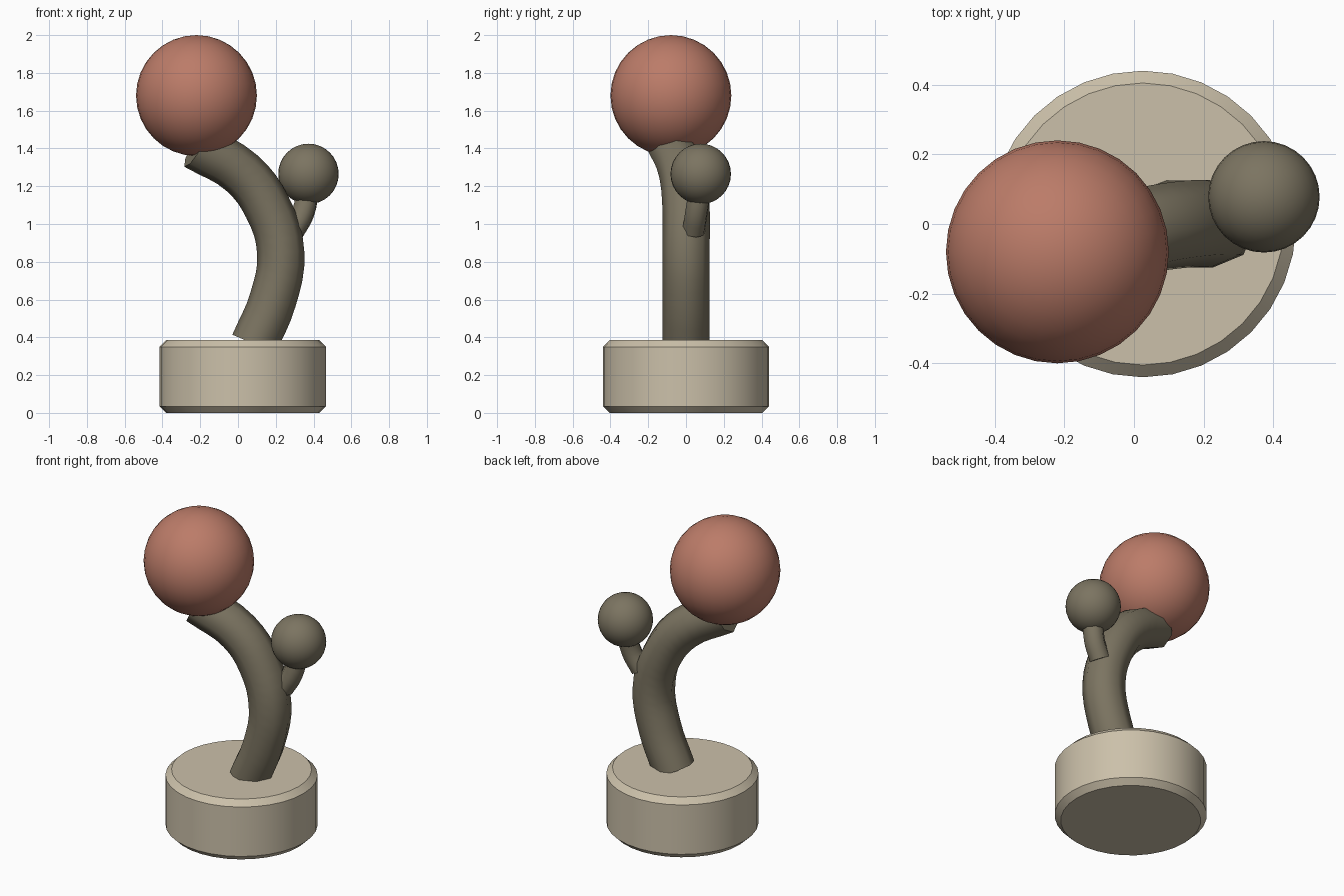
import bpy
import math

old = bpy.data.objects.get("Cube")
if old:
    bpy.data.objects.remove(old, do_unlink=True)


def material(name, rgb):
    m = bpy.data.materials.new(name)
    m.use_nodes = True
    m.diffuse_color = (*rgb, 1)
    m.node_tree.nodes["Principled BSDF"].inputs["Base Color"].default_value = (*rgb, 1)
    return m


terracotta = material("terracotta", (0.50, 0.20, 0.14))
olive = material("olive_grey", (0.20, 0.175, 0.12))
sand = material("pale_sand", (0.60, 0.53, 0.40))


def finish(name, mat, angle):
    obj = bpy.context.object
    obj.name = name
    obj.data.materials.clear()
    obj.data.materials.append(mat)
    bpy.ops.object.shade_smooth_by_angle(angle=math.radians(angle))
    return obj


def ball(name, centre, radius, mat):
    bpy.ops.mesh.primitive_uv_sphere_add(segments=32, ring_count=16,
                                         radius=radius, location=centre)
    return finish(name, mat, 60)


def tube(name, points, radius, mat):
    """Eight-sided capped tube along a smooth path."""
    curve = bpy.data.curves.new(name, "CURVE")
    curve.dimensions = "3D"
    curve.bevel_depth = radius
    curve.bevel_resolution = 2
    curve.resolution_u = 4
    curve.use_fill_caps = True
    spline = curve.splines.new("BEZIER")
    spline.bezier_points.add(len(points) - 1)
    for bp, co in zip(spline.bezier_points, points):
        bp.co = co
        bp.handle_left_type = bp.handle_right_type = "AUTO"
    obj = bpy.data.objects.new(name, curve)
    bpy.context.collection.objects.link(obj)
    bpy.ops.object.select_all(action="DESELECT")
    obj.select_set(True)
    bpy.context.view_layer.objects.active = obj
    bpy.ops.object.convert(target="MESH")
    return finish(name, mat, 50)


# Round base with chamfered rims
bpy.ops.mesh.primitive_cylinder_add(vertices=32, radius=0.44, depth=0.385,
                                    location=(0.025, 0, 0.1925))
chamfer = bpy.context.object.modifiers.new("chamfer", "BEVEL")
chamfer.width = 0.035
chamfer.segments = 1
chamfer.limit_method = "ANGLE"
chamfer.angle_limit = math.radians(60)
bpy.ops.object.modifier_apply(modifier=chamfer.name)
finish("base", sand, 30)

# Bent main stem and its large ball
tube("main_stem", [(0.085, 0, 0.365), (0.185, 0, 0.6), (0.226, 0, 0.85),
                   (0.155, 0, 1.09), (0.02, -0.02, 1.27), (-0.22, -0.08, 1.41)],
     0.125, olive)
ball("large_ball", (-0.22, -0.08, 1.68), 0.32, terracotta)

# Side branch and its small ball
tube("side_branch", [(0.29, 0.04, 0.96), (0.345, 0.055, 1.06), (0.372, 0.078, 1.2)],
     0.062, olive)
ball("small_ball", (0.373, 0.078, 1.265), 0.16, olive)
